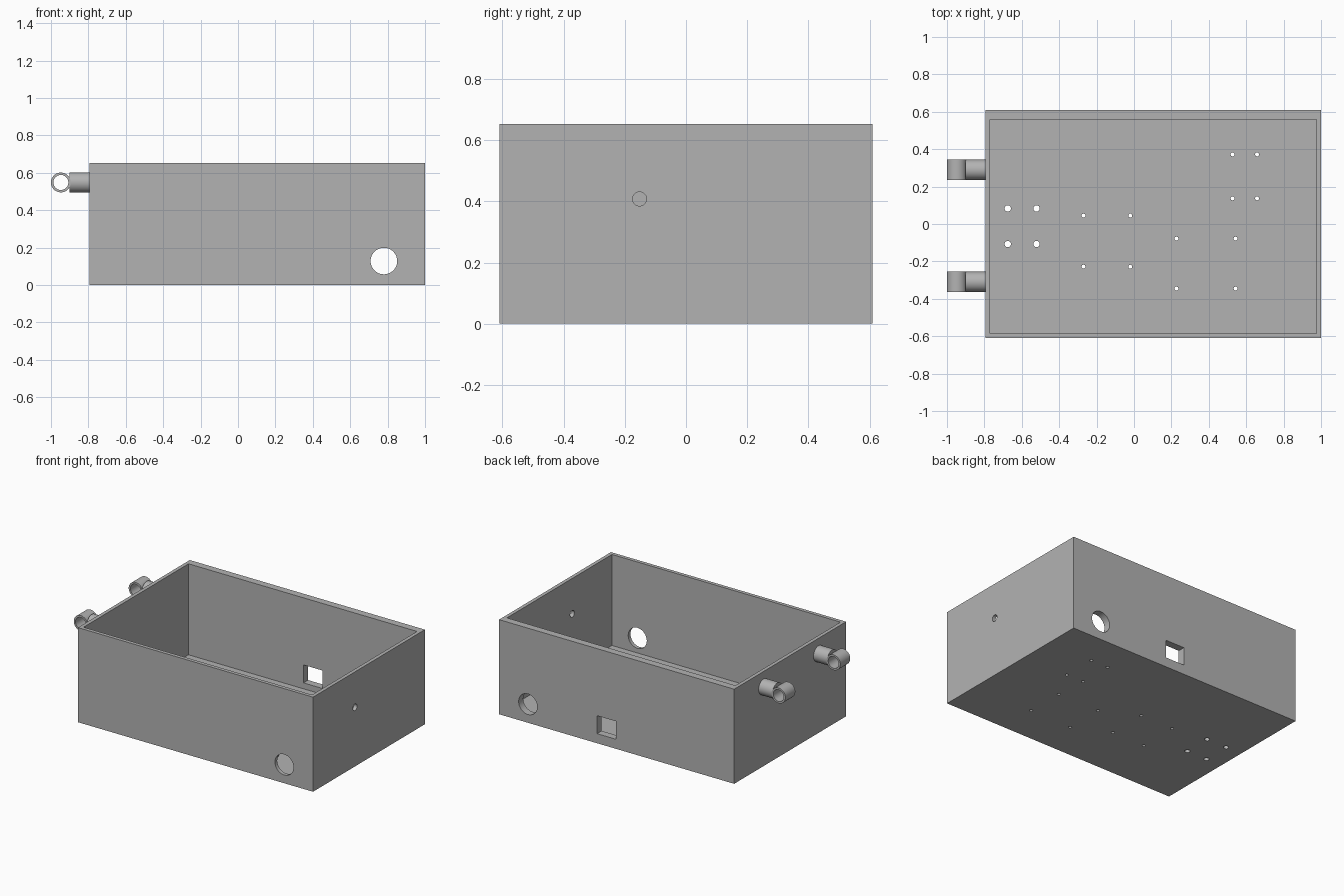
import bpy
import math
from mathutils import Vector

if "Cube" in bpy.data.objects:
    bpy.data.objects.remove(bpy.data.objects["Cube"], do_unlink=True)

# One plain grey for the whole enclosure
grey = bpy.data.materials.new("plain_grey")
grey.use_nodes = True
grey.diffuse_color = (0.45, 0.45, 0.45, 1)
grey.node_tree.nodes["Principled BSDF"].inputs["Base Color"].default_value = (0.45, 0.45, 0.45, 1)

AXIS_ROTATION = {"x": (0, math.pi / 2, 0), "y": (math.pi / 2, 0, 0), "z": (0, 0, 0)}


def block(name, low, high):
    low, high = Vector(low), Vector(high)
    bpy.ops.mesh.primitive_cube_add(size=1, location=(low + high) / 2)
    obj = bpy.context.object
    obj.name = name
    obj.scale = high - low
    bpy.ops.object.transform_apply(location=False, rotation=False, scale=True)
    obj.data.materials.append(grey)
    return obj


def rod(name, axis, centre, radius, length, sides=48):
    bpy.ops.mesh.primitive_cylinder_add(vertices=sides, radius=radius, depth=length,
                                        location=centre, rotation=AXIS_ROTATION[axis])
    obj = bpy.context.object
    obj.name = name
    obj.data.materials.append(grey)
    return obj


def cut(target, cutters):
    for cutter in cutters:
        cutter.hide_render = True
        mod = target.modifiers.new("cut", "BOOLEAN")
        mod.operation = "DIFFERENCE"
        mod.solver = "EXACT"
        mod.object = cutter
        bpy.context.view_layer.objects.active = target
        bpy.ops.object.modifier_apply(modifier=mod.name)
        bpy.data.objects.remove(cutter, do_unlink=True)


def smooth(obj):
    bpy.ops.object.select_all(action="DESELECT")
    obj.select_set(True)
    bpy.context.view_layer.objects.active = obj
    bpy.ops.object.shade_smooth_by_angle(angle=math.radians(30))


# Open box with a thicker back wall
LEFT, RIGHT, HALF_DEPTH, HEIGHT, WALL = 1.0, -0.795, 0.61, 0.653, 0.025
box = block("open_box", (RIGHT, -HALF_DEPTH, 0), (LEFT, HALF_DEPTH, HEIGHT))
cut(box, [block("cavity", (RIGHT + WALL, -HALF_DEPTH + WALL, WALL),
                (LEFT - WALL, HALF_DEPTH - 2 * WALL, HEIGHT + 0.2))])

# Cable hole through front and back, socket window in the back, small side hole
cut(box, [
    rod("cable_hole", "y", (0.78, 0, 0.128), 0.071, 2),
    block("socket_window", (0.108, 0.4, 0.066), (0.252, 0.8, 0.19)),
    rod("side_hole", "x", (LEFT, -0.152, 0.408), 0.023, 0.2, 32),
])

# Mounting holes in the floor: x pair, y pair, radius
hole_groups = [
    ((-0.675, -0.521), (0.083, -0.107), 0.017),
    ((-0.27, -0.02), (0.045, -0.228), 0.0105),
    ((0.527, 0.658), (0.372, 0.137), 0.0105),
    ((0.227, 0.543), (-0.078, -0.345), 0.0105),
]
cut(box, [rod("floor_hole", "z", (x, y, 0), radius, 0.2, 20)
          for xs, ys, radius in hole_groups for x in xs for y in ys])
smooth(box)

# Two hinge knuckles on the right wall: a round stub and a ring
for label, y in (("back", 0.29), ("front", -0.309)):
    stub = rod(label + "_hinge_stub", "x", (-0.845, y, 0.548), 0.054, 0.11)
    smooth(stub)
    ring = rod(label + "_hinge_ring", "y", (-0.947, y, 0.548), 0.053, 0.108)
    cut(ring, [rod("pin_hole", "y", (-0.947, y, 0.548), 0.04, 0.3)])
    smooth(ring)
